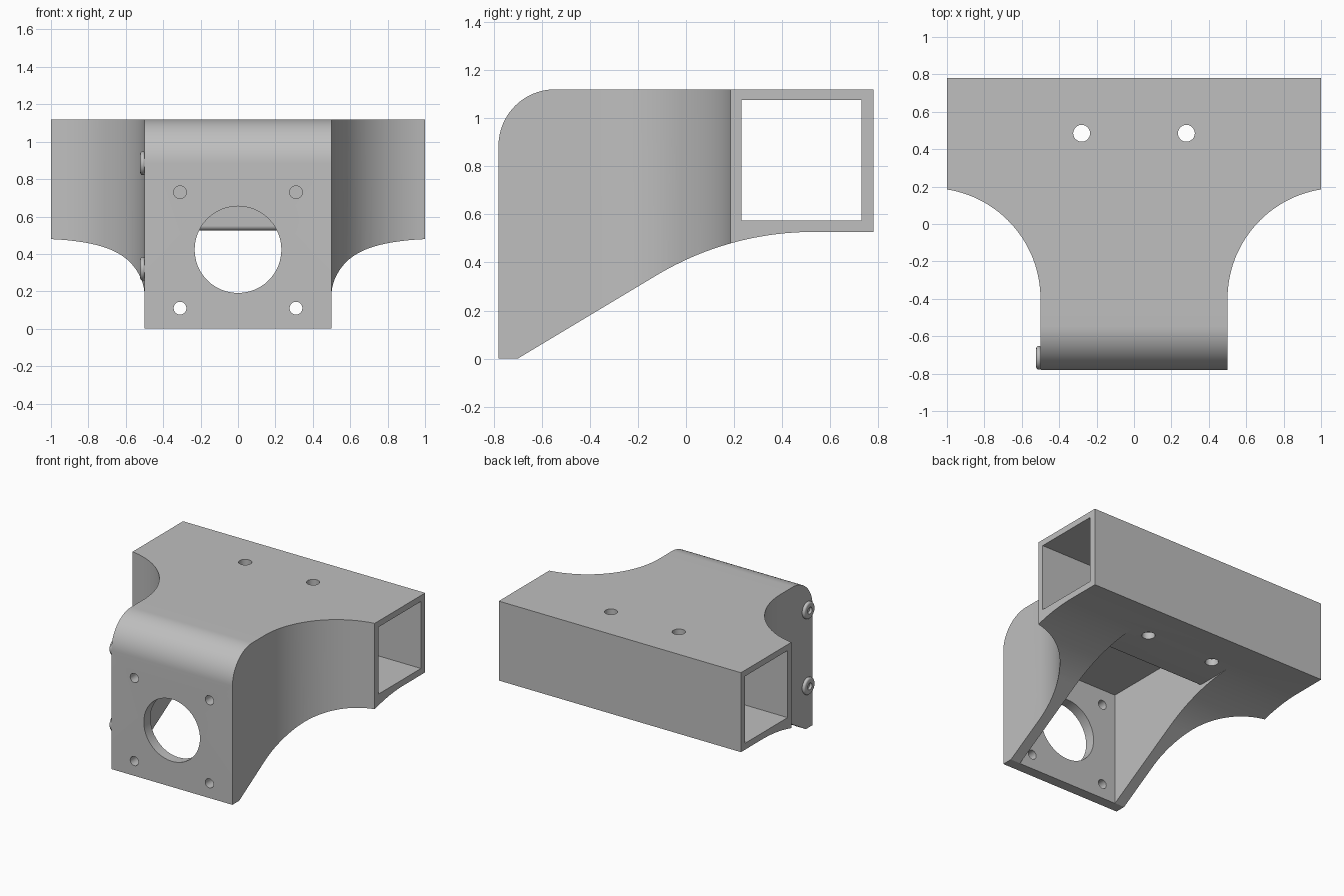
import bpy
import bmesh
from math import sin, cos, radians

cube = bpy.data.objects.get("Cube")
if cube:
    bpy.data.objects.remove(cube, do_unlink=True)

grey = bpy.data.materials.new("light grey")
grey.use_nodes = True
colour = (0.52, 0.52, 0.52, 1)
grey.diffuse_color = colour
grey.node_tree.nodes["Principled BSDF"].inputs["Base Color"].default_value = colour


def arc(cx, cy, r, start, end, steps=24):
    """Points on a circle, angles in degrees."""
    angles = [radians(start + (end - start) * i / steps) for i in range(steps + 1)]
    return [(cx + r * cos(a), cy + r * sin(a)) for a in angles]


def circle(cx, cy, r):
    return arc(cx, cy, r, 0, 360, 48)[:-1]


def prism(name, points, axis, low, high):
    """Extrude a flat outline along an axis."""
    place = {"X": lambda a, b, t: (t, a, b),
             "Y": lambda a, b, t: (a, t, b),
             "Z": lambda a, b, t: (a, b, t)}[axis]
    bm = bmesh.new()
    face = bm.faces.new([bm.verts.new(place(a, b, low)) for a, b in points])
    new = bmesh.ops.extrude_face_region(bm, geom=[face], use_keep_orig=True)["geom"]
    shift = place(0, 0, high - low)
    bmesh.ops.translate(bm, vec=shift, verts=[v for v in new if isinstance(v, bmesh.types.BMVert)])
    bmesh.ops.recalc_face_normals(bm, faces=bm.faces)
    mesh = bpy.data.meshes.new(name)
    bm.to_mesh(mesh)
    bm.free()
    mesh.materials.append(grey)
    obj = bpy.data.objects.new(name, mesh)
    bpy.context.collection.objects.link(obj)
    return obj


def activate(obj):
    bpy.ops.object.select_all(action="DESELECT")
    obj.select_set(True)
    bpy.context.view_layer.objects.active = obj


def combine(target, cutter, operation="DIFFERENCE"):
    """Apply a boolean, then remove the cutter."""
    cutter.hide_render = True
    mod = target.modifiers.new("cut", "BOOLEAN")
    mod.operation = operation
    mod.solver = "EXACT"
    mod.object = cutter
    activate(target)
    bpy.ops.object.modifier_apply(modifier=mod.name)
    bpy.data.objects.remove(cutter, do_unlink=True)


def rectangle(a0, a1, b0, b1):
    return [(a0, b0), (a1, b0), (a1, b1), (a0, b1)]


# Body: side outline crossed with the T-shaped plan
BACK, TOP, BELLY = 0.78, 1.12, 0.527
side = [(-BACK, 0), (-0.70, 0)]
side += arc(0.53, BELLY - 1.27, 1.27, 121, 90)
side += [(BACK, BELLY), (BACK, TOP)]
side += arc(-BACK + 0.235, TOP - 0.235, 0.235, 90, 180)
body = prism("bracket_body", side, "X", -1, 1)

right_curve = arc(1.092, -0.4, 0.592, 180, 98.9, 32)
left_curve = [(-x, y) for x, y in reversed(right_curve)]
plan = [(-1.1, 0.185)] + left_curve + [(-0.5, -1), (0.5, -1)]
plan += right_curve + [(1.1, 0.185), (1.1, 1), (-1.1, 1)]
combine(body, prism("plan_cutter", plan, "Z", -0.2, 1.4), "INTERSECT")

# Square tunnel through the rear bar
combine(body, prism("tunnel_cutter", rectangle(0.23, 0.73, 0.575, 1.075), "X", -1.2, 1.2))

# Pocket behind the front plate, open below, with a rounded rear lip
pocket = [(-0.702, -0.2), (0.53, -0.2), (0.53, 0.526)]
pocket += arc(0.21, 0.551, 0.025, 270, 180, 8)
pocket += [(0.185, 0.845), (-0.702, 0.845)]
combine(body, prism("pocket_cutter", pocket, "X", -0.42, 0.42))

# Front plate openings
combine(body, prism("bore_cutter", circle(0, 0.423, 0.232), "Y", -1, -0.6))
for x in (-0.31, 0.31):
    for z in (0.11, 0.73):
        combine(body, prism("screw_cutter", circle(x, z, 0.034), "Y", -1, -0.6))

# Vertical bolt holes through the bar
for x in (-0.28, 0.28):
    combine(body, prism("bolt_cutter", circle(x, 0.485, 0.045), "Z", 0.3, 1.3))

activate(body)
bpy.ops.object.shade_smooth_by_angle(angle=radians(25))

# Small bevelled bosses with sockets on the right side
for label, z in (("lower", 0.32), ("upper", 0.885)):
    boss = prism(label + "_boss", circle(-0.715, z, 0.063), "X", -0.523, -0.495)
    bevel = boss.modifiers.new("rim", "BEVEL")
    bevel.width = 0.013
    bevel.segments = 3
    bevel.limit_method = "ANGLE"
    activate(boss)
    bpy.ops.object.modifier_apply(modifier=bevel.name)
    combine(boss, prism("socket_cutter", circle(-0.715, z, 0.025), "X", -0.6, -0.503))
    activate(boss)
    bpy.ops.object.shade_smooth_by_angle(angle=radians(35))
